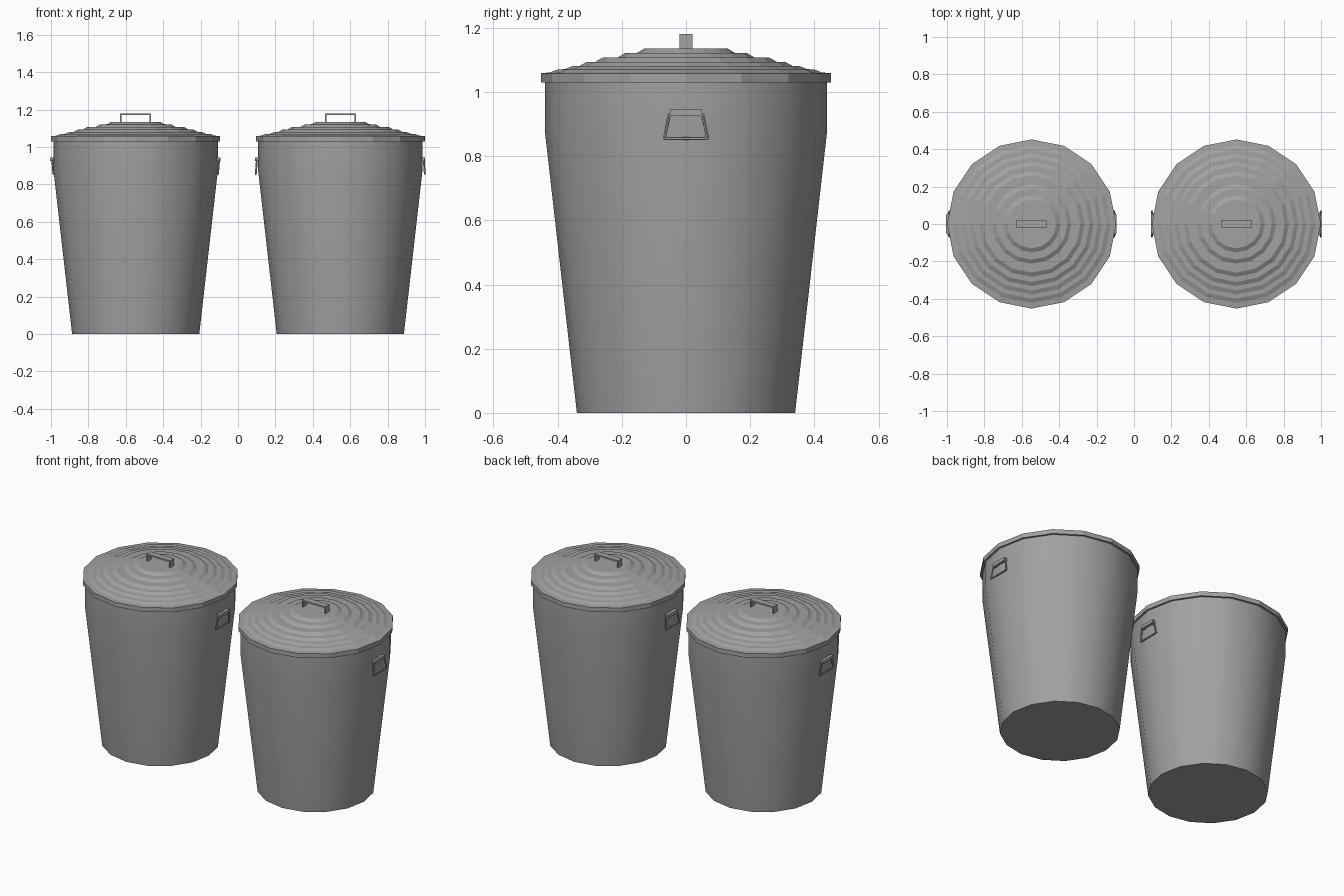
import bpy, bmesh, math
from mathutils import Vector

if "Cube" in bpy.data.objects:
    bpy.data.objects.remove(bpy.data.objects["Cube"])

SIDES = 16

mat = bpy.data.materials.new("galvanised grey")
mat.diffuse_color = (0.36, 0.36, 0.36, 1)
mat.use_nodes = True
mat.node_tree.nodes["Principled BSDF"].inputs["Base Color"].default_value = mat.diffuse_color


def finish(bm, name, loc, smooth=None):
    bmesh.ops.recalc_face_normals(bm, faces=bm.faces)
    me = bpy.data.meshes.new(name)
    bm.to_mesh(me)
    bm.free()
    ob = bpy.data.objects.new(name, me)
    ob.location = loc
    bpy.context.collection.objects.link(ob)
    me.materials.append(mat)
    if smooth:
        bpy.ops.object.select_all(action='DESELECT')
        ob.select_set(True)
        bpy.context.view_layer.objects.active = ob
        bpy.ops.object.shade_smooth_by_angle(angle=math.radians(smooth))
    return ob


def lathe(name, profile, loc, smooth=None):
    """Revolve (radius, height) points and cap both ends."""
    bm = bmesh.new()
    rings = []
    for r, z in profile:
        rings.append([bm.verts.new((r * math.cos(math.tau * i / SIDES),
                                    r * math.sin(math.tau * i / SIDES), z))
                      for i in range(SIDES)])
    for a, b in zip(rings, rings[1:]):
        for i in range(SIDES):
            j = (i + 1) % SIDES
            bm.faces.new((a[i], a[j], b[j], b[i]))
    bm.faces.new(rings[0])
    bm.faces.new(rings[-1])
    return finish(bm, name, loc, smooth)


def add_box(bm, lo, hi):
    lo, hi = Vector(lo), Vector(hi)
    vs = bmesh.ops.create_cube(bm, size=1)["verts"]
    for v in vs:
        v.co = (lo + hi) / 2 + Vector([c * s for c, s in zip(v.co, hi - lo)])


def add_rod(bm, a, b, radius):
    a, b = Vector(a), Vector(b)
    vs = bmesh.ops.create_cone(bm, cap_ends=True, segments=6, radius1=radius,
                               radius2=radius, depth=(b - a).length)["verts"]
    rot = (b - a).to_track_quat('Z', 'Y')
    for v in vs:
        v.co = rot @ v.co + (a + b) / 2


# stepped lid: each tread ends in a short sloping riser
lid = [(0.435, 1.03), (0.452, 1.03), (0.452, 1.058)]
z = 1.060
for r, top in ((0.40, 1.07), (0.355, 1.08), (0.31, 1.093),
               (0.26, 1.107), (0.19, 1.121), (0.13, 1.135)):
    lid += [(r + 0.022, z + 0.001), (r, top)]
    z = top

for label, cx, swing in (("left", -0.547, -0.006), ("right", 0.547, 0.006)):
    loc = (cx, 0, 0)
    # tapered body with a straight collar
    lathe(label + "_bin_body", [(0.34, 0), (0.44, 0.88), (0.44, 1.04)], loc, 30)
    lathe(label + "_bin_lid", lid, loc)

    # lid handle
    bm = bmesh.new()
    add_box(bm, (-0.083, -0.02, 1.17), (0.083, 0.02, 1.18))
    for s in (-1, 1):
        add_box(bm, (s * 0.079 - 0.004, -0.02, 1.12), (s * 0.079 + 0.004, 0.02, 1.17))
    finish(bm, label + "_lid_handle", loc)

    # side handles: bracket with a hanging wire loop
    for s, side in ((-1, "outer_a"), (1, "outer_b")):
        bm = bmesh.new()
        add_box(bm, (s * 0.445 - 0.012, -0.05, 0.925), (s * 0.445 + 0.009, 0.05, 0.945))
        x0, x1 = s * 0.446, s * (0.446 + swing)
        pts = [(x0, -0.052, 0.932), (x1, -0.067, 0.855),
               (x1, 0.067, 0.855), (x0, 0.052, 0.932)]
        for a, b in zip(pts, pts[1:]):
            add_rod(bm, a, b, 0.005)
        finish(bm, label + "_side_handle_" + side, loc)
